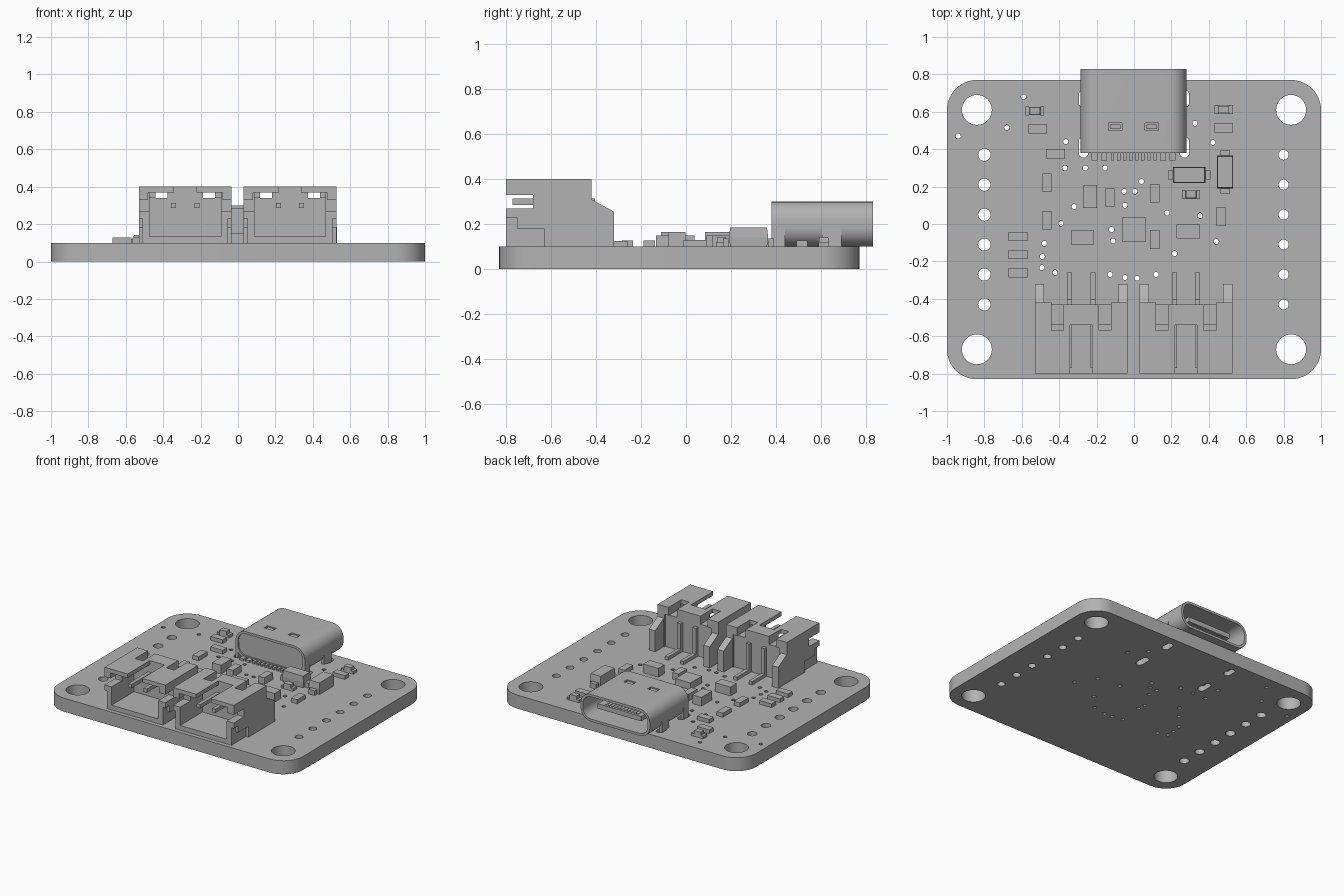
import bpy, bmesh, math
from mathutils import Vector

cube = bpy.data.objects.get("Cube")
if cube:
    bpy.data.objects.remove(cube, do_unlink=True)

grey = bpy.data.materials.new("plain grey")
grey.use_nodes = True
tone = (0.45, 0.45, 0.45, 1)
grey.diffuse_color = tone
grey.node_tree.nodes["Principled BSDF"].inputs["Base Color"].default_value = tone


def finish(name, bm):
    bmesh.ops.remove_doubles(bm, verts=bm.verts, dist=1e-5)
    bmesh.ops.recalc_face_normals(bm, faces=bm.faces)
    mesh = bpy.data.meshes.new(name)
    bm.to_mesh(mesh)
    bm.free()
    mesh.shade_smooth()
    mesh.set_sharp_from_angle(angle=math.radians(30))
    mesh.materials.append(grey)
    obj = bpy.data.objects.new(name, mesh)
    bpy.context.collection.objects.link(obj)
    return obj


def boxes(name, ranges, offset=0, taper=1):
    """One object made of boxes given as (x0, x1, y0, y1, z0, z1)."""
    bm = bmesh.new()
    for x0, x1, y0, y1, z0, z1 in ranges:
        size = Vector((x1 - x0, y1 - y0, z1 - z0))
        mid = Vector((x0 + x1 + 2 * offset, y0 + y1, z0 + z1)) / 2
        for v in bmesh.ops.create_cube(bm, size=1)["verts"]:
            if v.co.z > 0:
                v.co.xy *= taper
            v.co = v.co * size + mid
    # Boxes share no welded corners
    mesh_dist = bm
    bmesh.ops.recalc_face_normals(mesh_dist, faces=bm.faces)
    mesh = bpy.data.meshes.new(name)
    bm.to_mesh(mesh)
    bm.free()
    mesh.materials.append(grey)
    obj = bpy.data.objects.new(name, mesh)
    bpy.context.collection.objects.link(obj)
    return obj


def prism(name, loops, axis, low, high):
    """Filled outline with holes, extruded along an axis."""
    curve = bpy.data.curves.new(name, 'CURVE')
    curve.dimensions = '2D'
    curve.fill_mode = 'BOTH'
    curve.extrude = (high - low) / 2
    for loop in loops:
        spline = curve.splines.new('POLY')
        spline.points.add(len(loop) - 1)
        for point, (u, v) in zip(spline.points, loop):
            point.co = (u, v, 0, 1)
        spline.use_cyclic_u = True
    temp = bpy.data.objects.new(name, curve)
    bpy.context.collection.objects.link(temp)
    graph = bpy.context.evaluated_depsgraph_get()
    mesh = bpy.data.meshes.new_from_object(temp.evaluated_get(graph))
    bm = bmesh.new()
    bm.from_mesh(mesh)
    for v in bm.verts:
        a, b, c = v.co
        c += (low + high) / 2
        v.co = {'x': (c, a, b), 'y': (a, c, b), 'z': (a, b, c)}[axis]
    bpy.data.objects.remove(temp)
    bpy.data.curves.remove(curve)
    bpy.data.meshes.remove(mesh)
    return finish(name, bm)


def circle(x, y, r, n):
    return [(x + r * math.cos(math.tau * i / n), y + r * math.sin(math.tau * i / n))
            for i in range(n)]


def rounded(cx, cy, hw, hh, r, n=8):
    points = []
    for k, (sx, sy) in enumerate([(1, 1), (-1, 1), (-1, -1), (1, -1)]):
        for i in range(n + 1):
            a = (k + i / n) * math.pi / 2
            points.append((cx + sx * (hw - r) + r * math.cos(a),
                           cy + sy * (hh - r) + r * math.sin(a)))
    return points


# Circuit board with mounting holes, pin holes, vias and shell slots
top = 0.1
vias = [(-.94, .47), (-.68, .515), (-.59, .68), (-.365, .44), (-.37, .3), (-.26, .3),
        (-.155, .3), (.04, .227), (-.053, .174), (.005, .174), (-.048, .1), (-.32, .093),
        (-.39, .003), (-.48, -.104), (-.49, -.174), (-.492, -.233), (-.422, -.26),
        (-.12, -.03), (-.112, -.09), (-.128, -.27), (-.048, -.286), (.016, -.29),
        (.118, -.27), (.217, -.158), (.177, .06), (.353, .045), (.44, -.094),
        (.422, .436), (.326, .538)]
loops = [rounded(0, -.03, 1, .8, .16, 12)]
loops += [circle(x, y, .08, 32) for x in (-.84, .84) for y in (-.67, .61)]
loops += [circle(x, .37 - .16 * i, r, 20) for x, r in ((-.8, .033), (.8, .027)) for i in range(6)]
loops += [circle(x, y, .014, 10) for x, y in vias]
loops += [rounded(x, y, .025, h, .024, 4) for x in (-.27, .27) for y, h in ((.41, .055), (.67, .045))]
prism("circuit_board", loops, 'z', 0, top)

# Port shell: open tube with two latch windows
shell = prism("port_shell", [rounded(-.003, .2, .283, .1, .085), rounded(-.003, .2, .265, .082, .068)],
              'y', .38, .83)
cutter = boxes("window_cutter", [(x - .036, x + .036, .5, .54, .25, .35) for x in (-.1, .095)])
cutter.hide_render = True
cutter.hide_viewport = True
cut = shell.modifiers.new("windows", 'BOOLEAN')
cut.object = cutter
cut.solver = 'EXACT'
boxes("latch_springs", [(x - .028, x + .028, .507, .533, .27, .295) for x in (-.1, .095)])

# Port housing, tongue, legs and contacts
prism("port_housing", [rounded(-.003, .2, .266, .083, .069)], 'y', .39, .58)
boxes("port_tongue", [(-.18, .175, .58, .78, .182, .218)])
boxes("tongue_contacts", [(-.145 + .026 * i, -.132 + .026 * i, .6, .765, .178, .222) for i in range(11)])
boxes("shell_legs", [(x - .01, x + .01, y0, y1, .03, .2)
                     for x in (-.276, .27) for y0, y1 in ((.38, .44), (.605, .69))])
contacts = [(-.21, .032), (-.16, .032), (.155, .032), (.205, .032)]
contacts += [(-.115 + .0325 * i, .018) for i in range(8)]
boxes("port_contacts", [(x - w / 2, x + w / 2, .34, .4, top, .115) for x, w in contacts])

# Two side-entry cable sockets
wall = [(-.8, .23), (-.75, .18), (-.63, .18), (-.63, top), (-.32, top), (-.32, .255),
        (-.42, .31), (-.42, .4), (-.8, .4), (-.8, .33), (-.68, .33), (-.68, .27), (-.8, .27)]
wall[1:1] = [(-.75, .23)]
for side, cx in (("right", -.282), ("left", .278)):
    body = [(-.19, .19, -.8, -.54, top, .135), (-.19, .19, -.54, -.43, top, .34),
            (-.095, .095, -.54, -.43, .34, .4)]
    pins = []
    for s in (-1, 1):
        def span(a, b):
            return (min(s * a, s * b), max(s * a, s * b))
        edges = [cx + e for e in span(.198, .248)]
        prism(side + "_socket_wall", [wall], 'x', *edges)
        body += [span(.06, .2) + (-.8, -.57, .37, .4), span(.16, .2) + (-.57, -.42, .34, .4),
                 span(.06, .095) + (-.57, -.54, .37, .4), span(.19, .2) + (-.8, -.42, top, .27),
                 span(.19, .2) + (-.68, -.42, .27, .4), span(.198, .228) + (-.8, -.63, top, .23)]
        pins += [span(.049, .076) + (-.77, -.405, .286, .314),
                 span(.049, .076) + (-.43, -.405, top, .314),
                 span(.049, .076) + (-.43, -.26, top, .125)]
    boxes(side + "_socket_body", body, cx)
    boxes(side + "_socket_pins", pins, cx)


# Surface-mounted chips: centre, half sizes, top height
def chip(name, x, y, hw, hd, z, taper=1, base=top):
    boxes(name, [(x - hw, x + hw, y - hd, y + hd, base, z)], taper=taper)


for x, y in [(-.515, .51), (-.42, .375), (.48, .515), (-.62, -.067), (-.62, -.163), (-.62, -.26)]:
    chip("resistor", x, y, .05, .025, .128)
for x, y, z in [(-.465, .22, .13), (-.465, .02, .13), (.465, .04, .13),
                (-.13, .14, .15), (.11, .165, .15), (.11, -.083, .15)]:
    chip("small_capacitor", x, y, .025, .05, z)
for x, y, hw, hd in [(-.235, .147, .037, .062), (-.275, -.073, .062, .037), (.29, -.04, .062, .037)]:
    chip("large_capacitor", x, y, hw, hd, .165)
chip("controller_chip", 0, -.03, .062, .067, .15)

# Indicator lights with end caps
for x, y in [(-.53, .604), (.48, .612), (.305, .158)]:
    chip("light_base", x, y, .048, .018, .115)
    chip("light_lens", x, y, .03, .022, .142, .9)
    for s in (-1, 1):
        chip("light_cap", x + s * .04, y, .009, .024, .12)

# Diodes with tapered bodies and end tabs
for x, y, turned in [(.295, .262, False), (.487, .278, True)]:
    for name, off, a, b, z0, z1, taper in [
            ("diode_lower", 0, .082, .041, top, .14, 1.06), ("diode_upper", 0, .087, .0435, .14, .186, .94),
            ("diode_tab", .1, .014, .025, top, .135, 1), ("diode_tab", -.1, .014, .025, top, .135, 1)]:
        if turned:
            chip(name, x, y + off, b, a, z1, taper, z0)
        else:
            chip(name, x + off, y, a, b, z1, taper, z0)
